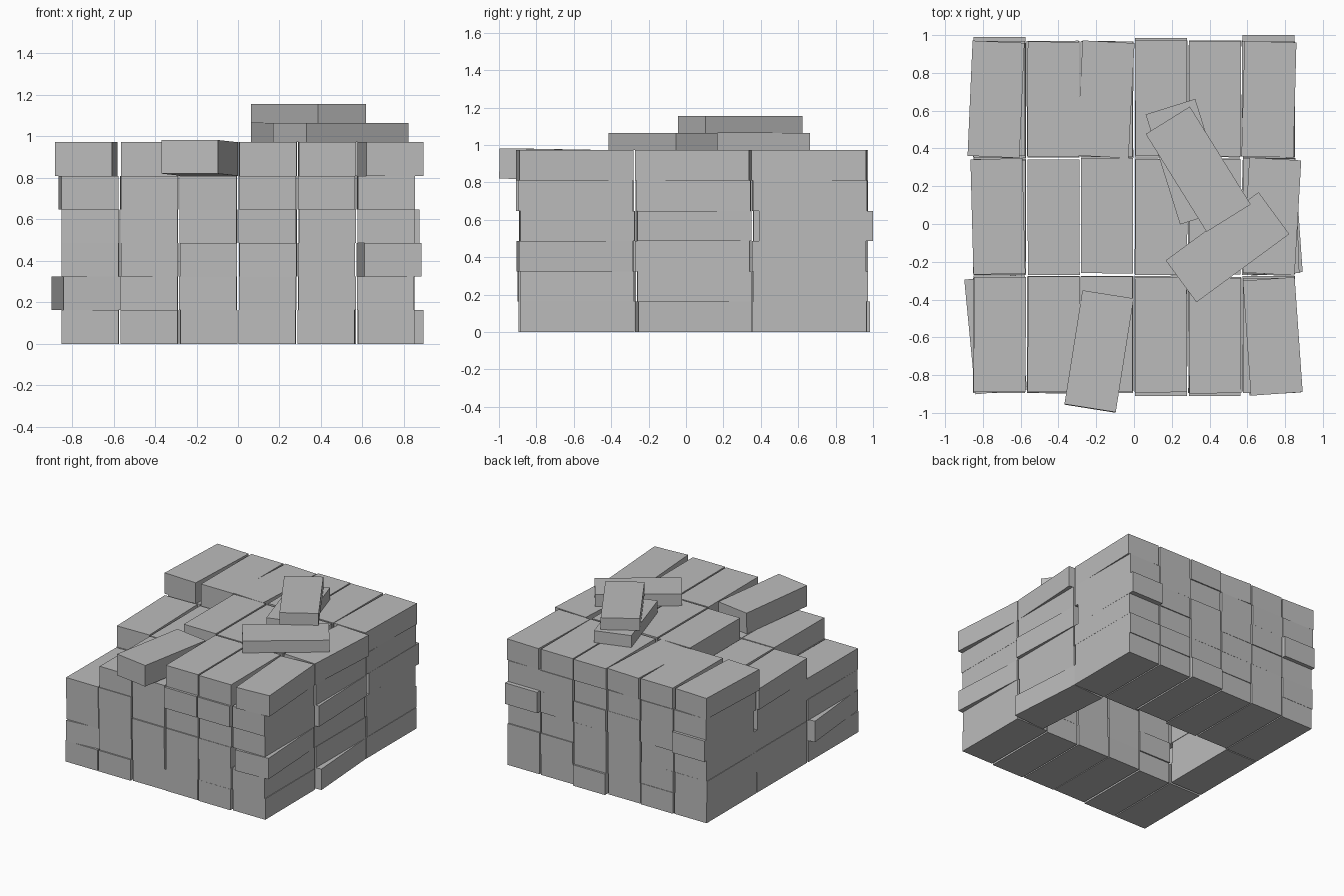
import bpy, random
from math import radians
from mathutils import Matrix, Vector

cube = bpy.data.objects.get("Cube")
if cube:
    bpy.data.objects.remove(cube, do_unlink=True)
random.seed(4)

# Single concrete colour
GREY = (0.5, 0.5, 0.5, 1)
mat = bpy.data.materials.new("concrete_grey")
mat.use_nodes = True
mat.diffuse_color = GREY
bsdf = mat.node_tree.nodes["Principled BSDF"]
bsdf.inputs["Base Color"].default_value = GREY
bsdf.inputs["Roughness"].default_value = 0.8

WIDTH, LENGTH, HEIGHT = 0.275, 0.61, 0.162
PITCH_X = 0.285
ROW_Y = {"front": -0.585, "middle": 0.04, "back": 0.66}


def brick(name, x, y, bottom, turn, height=HEIGHT, tilt=0):
    """A plain block, turned about z in degrees."""
    bpy.ops.mesh.primitive_cube_add(size=1)
    ob = bpy.context.object
    ob.name = name
    ob.data.transform(Matrix.Diagonal((WIDTH, LENGTH, height, 1)))
    ob.location = Vector((x, y, bottom + height / 2))
    ob.rotation_euler = (radians(tilt), 0, radians(turn))
    ob.data.materials.append(mat)
    return ob


# Bricks knocked out of line: (layer, row, column) -> shift x, shift y, turn
LOOSE = {
    (0, "middle", 5): (0.022, 0, 4),
    (0, "back", 3): (0, 0.02, 0),
    (1, "front", 0): (-0.02, 0, 5.5),
    (2, "front", 5): (0.018, -0.01, 3.3),
    (3, "middle", 5): (0.015, 0, 2),
    (3, "back", 5): (0, 0.035, 0),
    (3, "back", 0): (0, 0.025, 0),
    (4, "front", 3): (0, -0.02, 0),
    (4, "front", 4): (0, -0.02, 0),
    (4, "middle", 0): (-0.008, 0, 1.5),
    (5, "front", 5): (0.022, -0.01, 4),
    (5, "middle", 5): (0.018, 0, -3.3),
    (5, "back", 0): (-0.018, 0, -2.5),
    (5, "back", 2): (-0.008, 0, -3),
    (5, "back", 5): (0.002, 0, -1.5),
}


def present(layer, row, col):
    """Hollow core below, and a broken corner at the upper front left."""
    if row == "front":
        return layer < (4, 5, 5, 6, 6, 6)[col]
    if row == "middle":
        if 0 < col < 5 and layer < 4:
            return False
        return layer < 5 or col > 1
    return True


# Main stack, layer by layer
for layer in range(6):
    for row, y in ROW_Y.items():
        for col in range(6):
            if not present(layer, row, col):
                continue
            dx, dy, turn = LOOSE.get((layer, row, col), (
                random.uniform(-0.003, 0.003),
                random.uniform(-0.007, 0.007),
                random.uniform(-0.3, 0.3)))
            brick(f"{row}_brick_layer{layer + 1}_{col + 1}",
                  (col - 2.5) * PITCH_X + dx, y + dy, layer * HEIGHT, turn)

# Skewed brick hanging over the front edge
brick("overhanging_brick", -0.185, -0.675, 5 * HEIGHT + 0.005, -9, tilt=-1)

# Thin loose bricks piled on top
TOP = 6 * HEIGHT
THIN = 0.092
brick("loose_brick_lower_back", 0.284, 0.33, TOP, 17.4, THIN)
brick("loose_brick_lower_front", 0.495, -0.123, TOP, -53.7, THIN)
brick("loose_brick_upper", 0.34, 0.29, TOP + THIN, 31.9, THIN)
